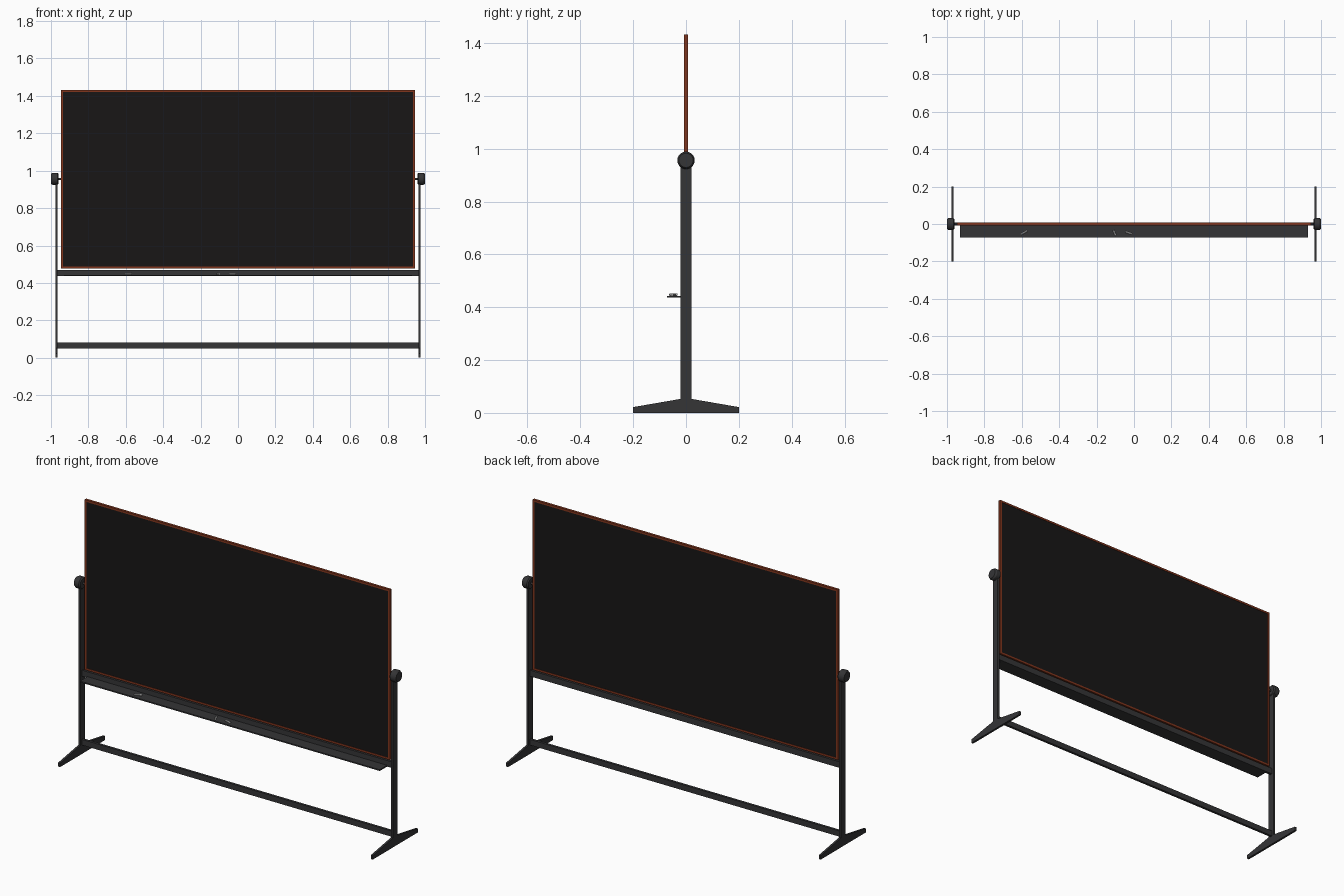
import bpy, bmesh, math
from mathutils import Vector, Matrix

if "Cube" in bpy.data.objects:
    bpy.data.objects.remove(bpy.data.objects["Cube"])


def material(name, rgb):
    m = bpy.data.materials.new(name)
    m.diffuse_color = (*rgb, 1)
    m.use_nodes = True
    m.node_tree.nodes["Principled BSDF"].inputs["Base Color"].default_value = m.diffuse_color
    return m


METAL = material("dark_metal", (0.035, 0.035, 0.037))
SLATE = material("slate", (0.009, 0.008, 0.008))
WOOD = material("red_wood", (0.22, 0.035, 0.012))
CHALK = material("chalk_white", (0.6, 0.6, 0.58))


def finish(name, bm, mat, smooth=False):
    bmesh.ops.recalc_face_normals(bm, faces=bm.faces)
    me = bpy.data.meshes.new(name)
    bm.to_mesh(me)
    bm.free()
    me.materials.append(mat)
    ob = bpy.data.objects.new(name, me)
    bpy.context.collection.objects.link(ob)
    if smooth:
        bpy.ops.object.select_all(action='DESELECT')
        ob.select_set(True)
        bpy.context.view_layer.objects.active = ob
        bpy.ops.object.shade_smooth_by_angle(angle=math.radians(30))
    return ob


def box(name, lo, hi, mat):
    lo, hi = Vector(lo), Vector(hi)
    bm = bmesh.new()
    bmesh.ops.create_cube(bm, size=1, matrix=Matrix.Translation((lo + hi) / 2)
                          @ Matrix.Diagonal((*(hi - lo), 1)))
    return finish(name, bm, mat)


def rod(name, a, b, r, mat, sides=16):
    a, b = Vector(a), Vector(b)
    d = b - a
    rot = d.to_track_quat('Z', 'Y').to_matrix().to_4x4()
    bm = bmesh.new()
    bmesh.ops.create_cone(bm, cap_ends=True, segments=sides, radius1=r, radius2=r,
                          depth=d.length, matrix=Matrix.Translation((a + b) / 2) @ rot)
    return finish(name, bm, mat, True)


def prism(name, profile, x0, x1, mat):
    # y-z outline extruded along x
    bm = bmesh.new()
    f = bm.faces.new([bm.verts.new((x0, y, z)) for y, z in profile])
    ext = bmesh.ops.extrude_face_region(bm, geom=[f])['geom']
    bmesh.ops.translate(bm, vec=(x1 - x0, 0, 0),
                        verts=[v for v in ext if isinstance(v, bmesh.types.BMVert)])
    return finish(name, bm, mat)


def knob(name, s, z, profile, mat, sides=32):
    # (x, radius) rings turned about the pivot axis
    bm = bmesh.new()
    rings = [[bm.verts.new((s * x, r * math.cos(t), z + r * math.sin(t)))
              for t in (2 * math.pi * i / sides for i in range(sides))] for x, r in profile]
    for a, b in zip(rings, rings[1:]):
        for i in range(sides):
            j = (i + 1) % sides
            bm.faces.new((a[i], a[j], b[j], b[i]))
    bm.faces.new(rings[0])
    bm.faces.new(rings[-1])
    return finish(name, bm, mat, True)


# Writing board and its frame
X, Z0, Z1, T, W = 0.947, 0.477, 1.432, 0.007, 0.011
box("board_panel", (-X + W, -0.005, Z0 + W), (X - W, 0.005, Z1 - W), SLATE)
box("frame_bottom", (-X, -T, Z0), (X, T, Z0 + W), WOOD)
box("frame_top", (-X, -T, Z1 - W), (X, T, Z1), WOOD)

# Parts repeated on both sides
PIVOT = 0.956
foot_profile = [(-0.2, 0), (0.2, 0), (0.2, 0.022), (0.02, 0.053), (-0.02, 0.053), (-0.2, 0.022)]
knob_profile = [(0.960, 0.027), (0.966, 0.033), (0.990, 0.033), (1.0, 0.027)]
for side, s in (("left", -1), ("right", 1)):
    xs = sorted((s * X, s * (X - W)))
    box("frame_" + side, (xs[0], -T, Z0 + W), (xs[1], T, Z1 - W), WOOD)
    xs = sorted((s * 0.964, s * 0.976))
    box("post_" + side, (xs[0], -0.02, 0.04), (xs[1], 0.02, PIVOT), METAL)
    prism("foot_" + side, foot_profile, xs[0], xs[1], METAL)
    rod("pivot_" + side, (s * 0.94, 0, PIVOT), (s * 0.97, 0, PIVOT), 0.006, METAL)
    knob("pivot_knob_" + side, s, PIVOT, knob_profile, METAL)

# Cross bars
box("lower_bar", (-0.965, -0.007, 0.05), (0.965, 0.007, 0.082), METAL)
box("upper_bar", (-0.965, -0.007, 0.436), (0.965, 0.007, 0.47), METAL)

# Chalk tray and chalk sticks
box("chalk_tray", (-0.93, -0.072, 0.436), (0.93, -0.007, 0.443), METAL)
sticks = [(-0.605, -0.056, -0.570, -0.036), (-0.110, -0.034, -0.098, -0.062),
          (-0.046, -0.042, -0.011, -0.053)]
for i, (xa, ya, xb, yb) in enumerate(sticks):
    rod(f"chalk_stick_{i + 1}", (xa, ya, 0.4475), (xb, yb, 0.4475), 0.0045, CHALK, 12)
